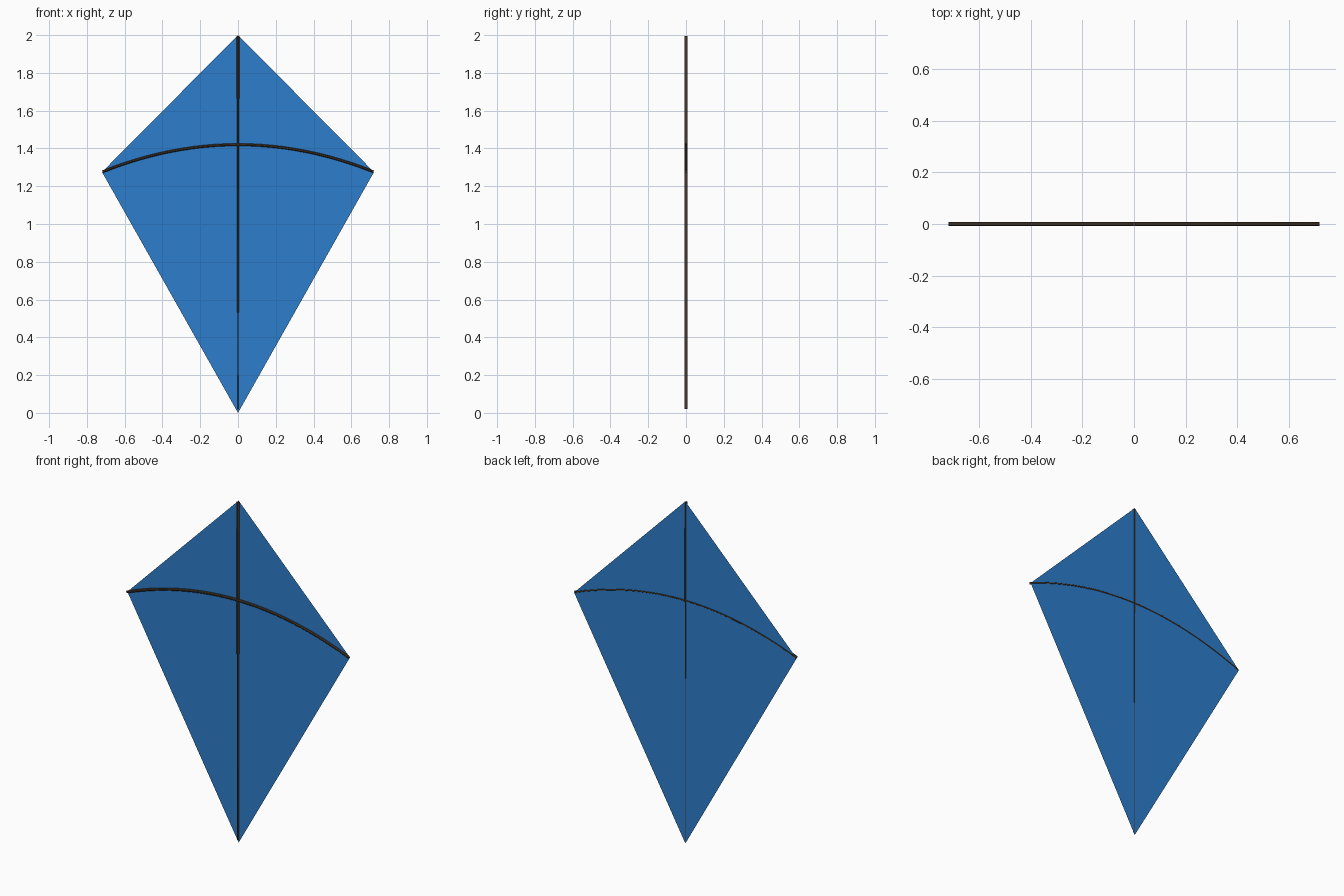
import bpy, bmesh, math
from mathutils import Vector

if "Cube" in bpy.data.objects:
    bpy.data.objects.remove(bpy.data.objects["Cube"])


def material(name, color):
    m = bpy.data.materials.new(name)
    m.diffuse_color = color
    m.use_nodes = True
    m.node_tree.nodes["Principled BSDF"].inputs["Base Color"].default_value = m.diffuse_color
    return m


def make_object(name, bm, mat):
    me = bpy.data.meshes.new(name)
    bm.to_mesh(me)
    bm.free()
    me.materials.append(mat)
    ob = bpy.data.objects.new(name, me)
    bpy.context.collection.objects.link(ob)
    return ob


def rod(name, path, half_widths, depth, mat, sides=8):
    """Tube along (x, z) points, half width per point, constant depth in y."""
    bm = bmesh.new()
    rings = []
    pts = [Vector((x, 0, z)) for x, z in path]
    for i, p in enumerate(pts):
        t = (pts[min(i + 1, len(pts) - 1)] - pts[max(i - 1, 0)]).normalized()
        n = Vector((-t.z, 0, t.x))
        ring = []
        for k in range(sides):
            a = 2 * math.pi * (k + 0.5) / sides
            ring.append(bm.verts.new(p + n * math.cos(a) * half_widths[i]
                                     + Vector((0, math.sin(a) * depth, 0))))
        rings.append(ring)
    for a, b in zip(rings, rings[1:]):
        for k in range(sides):
            j = (k + 1) % sides
            bm.faces.new((a[k], a[j], b[j], b[k]))
    bm.faces.new(rings[0])
    bm.faces.new(rings[-1])
    bmesh.ops.recalc_face_normals(bm, faces=bm.faces)
    return make_object(name, bm, mat)


blue = material("sail_blue", (0.026, 0.205, 0.604, 1))
brown = material("wood_brown", (0.07, 0.045, 0.028, 1))

# Sail: flat diamond behind the frame, split along the spine
bm = bmesh.new()
top, left, bottom, right = [bm.verts.new((x, 0.006, z)) for x, z in
                            ((0, 2), (-0.72, 1.275), (0, 0), (0.72, 1.275))]
bm.faces.new((top, left, bottom))
bm.faces.new((top, bottom, right))
make_object("sail", bm, blue)

# Spine: slim upright that narrows towards the bottom
rod("spine", [(0, 0.02), (0, 1.995)], [0.003, 0.008], 0.008, brown)

# Cross spar: shallow bow from corner to corner
n = 24
arc = [(-0.717 + 1.434 * i / n, 1.42 - 0.143 * (2 * i / n - 1) ** 2)
       for i in range(n + 1)]
rod("cross_spar", arc, [0.0075] * (n + 1), 0.008, brown)
